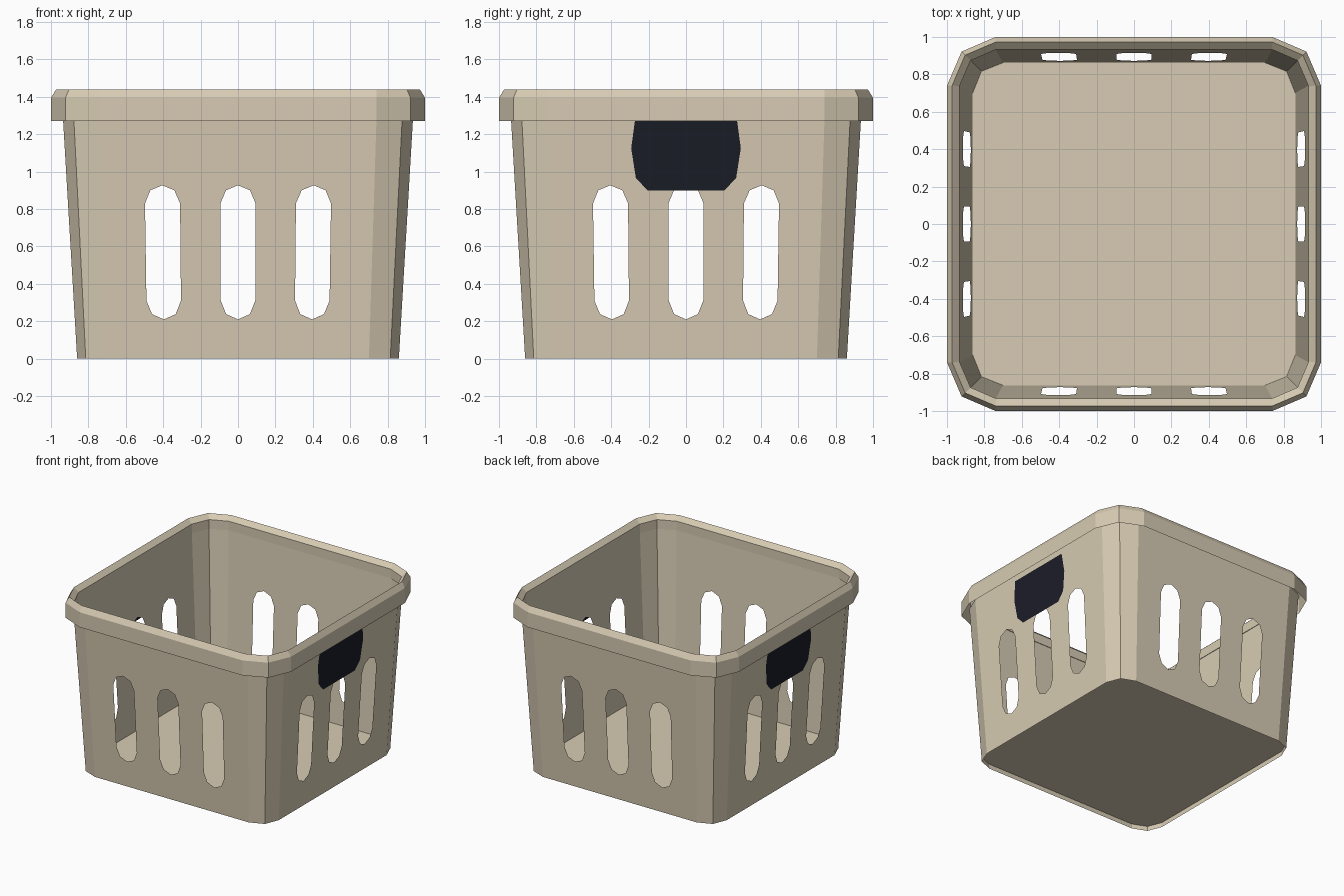
import bpy, bmesh, math
from mathutils import Matrix, Vector

if "Cube" in bpy.data.objects:
    bpy.data.objects.remove(bpy.data.objects["Cube"])


def material(name, rgb):
    m = bpy.data.materials.new(name)
    m.diffuse_color = (*rgb, 1)
    m.use_nodes = True
    m.node_tree.nodes["Principled BSDF"].inputs["Base Color"].default_value = m.diffuse_color
    return m


BEIGE = material("beige plastic", (0.68, 0.60, 0.452))
NAVY = material("dark navy", (0.011, 0.012, 0.021))
H = 1.33       # height where the wall meets the inside of the rim
FLOOR_Z = 0.04  # the floor is set a little above the wall's foot


def finish(bm, name, mat):
    bmesh.ops.remove_doubles(bm, verts=bm.verts, dist=0.0005)
    bmesh.ops.recalc_face_normals(bm, faces=bm.faces)
    mesh = bpy.data.meshes.new(name)
    bm.to_mesh(mesh)
    bm.free()
    mesh.materials.append(mat)
    ob = bpy.data.objects.new(name, mesh)
    bpy.context.collection.objects.link(ob)
    return ob


def face(bm, pts):
    return bm.faces.new([bm.verts.new(p) for p in pts])


def ring(half, straight, mid, z):
    """Square outline with two-segment corners."""
    pts = []
    for k in range(4):
        r = Matrix.Rotation(k * math.pi / 2, 3, 'Z')
        for x, y in ((-straight, -half), (straight, -half), (mid, -mid)):
            pts.append(r @ Vector((x, y, z)))
    return pts


def wall_half(z):
    return 0.86 + 0.059 * z


def on_wall(u, z, k, off=0.0):
    """Point on side k (0 front, 1 right, 2 back, 3 left)."""
    return Matrix.Rotation(k * math.pi / 2, 3, 'Z') @ Vector((u, -wall_half(z) - off, z))


# Basket body: corner facets and four slotted walls
low = ring(wall_half(0), 0.70, 0.814, 0)
high = ring(wall_half(H), 0.742, 0.880, H)
slot = [(0, 0.21), (0.063, 0.238), (0.092, 0.31), (0.092, 0.83), (0.063, 0.90), (0, 0.927)]
centres = (-0.396, 0, 0.396)


def slot_side(c, sign):
    return [((c + sign * u) * (1 + 0.03 * (z - 0.2)), z) for u, z in slot]


bm = bmesh.new()
for i in range(12):
    if i % 3:
        j = (i + 1) % 12
        face(bm, (low[i], low[j], high[j], high[i]))
for k in range(4):
    for i in range(4):
        # each panel runs from one slot's centre line to the next
        if i == 0:
            left = [(-0.742, H), (-0.70, 0)]
        else:
            c = centres[i - 1]
            left = [(c, H)] + slot_side(c, 1)[::-1] + [(c, 0)]
        if i == 3:
            right = [(0.70, 0), (0.742, H)]
        else:
            c = centres[i]
            right = [(c, 0)] + slot_side(c, -1) + [(c, H)]
        face(bm, [on_wall(u, z, k) for u, z in left + right])
finish(bm, "basket_body", BEIGE)

# Raised floor inside the walls
bm = bmesh.new()
face(bm, ring(wall_half(FLOOR_Z), 0.701, 0.816, FLOOR_Z))
finish(bm, "floor", BEIGE)

# Folded rim: inner band, inner bevel, outer bevel and hanging lip
profile = [
    (wall_half(H), 0.742, 0.880, H),
    (0.934, 0.735, 0.874, H),
    (0.934, 0.735, 0.874, 1.405),
    (0.972, 0.741, 0.903, 1.44),
    (1.0, 0.74, 0.922, 1.395),
    (1.0, 0.74, 0.922, 1.272),
]
bm = bmesh.new()
rings = [ring(*p) for p in profile]
for a, b in zip(rings, rings[1:]):
    for i in range(12):
        j = (i + 1) % 12
        face(bm, (a[i], a[j], b[j], b[i]))
finish(bm, "rim", BEIGE)

# Dark handle plates on the left and right sides
half_plate = [(0.205, 0.90), (0.268, 0.965), (0.293, 1.125), (0.272, 1.28)]
outline = half_plate + [(-u, z) for u, z in reversed(half_plate)]
for k, name in ((1, "right_handle_plate"), (3, "left_handle_plate")):
    bm = bmesh.new()
    face(bm, [on_wall(u, z, k, 0.005) for u, z in outline])
    finish(bm, name, NAVY)
